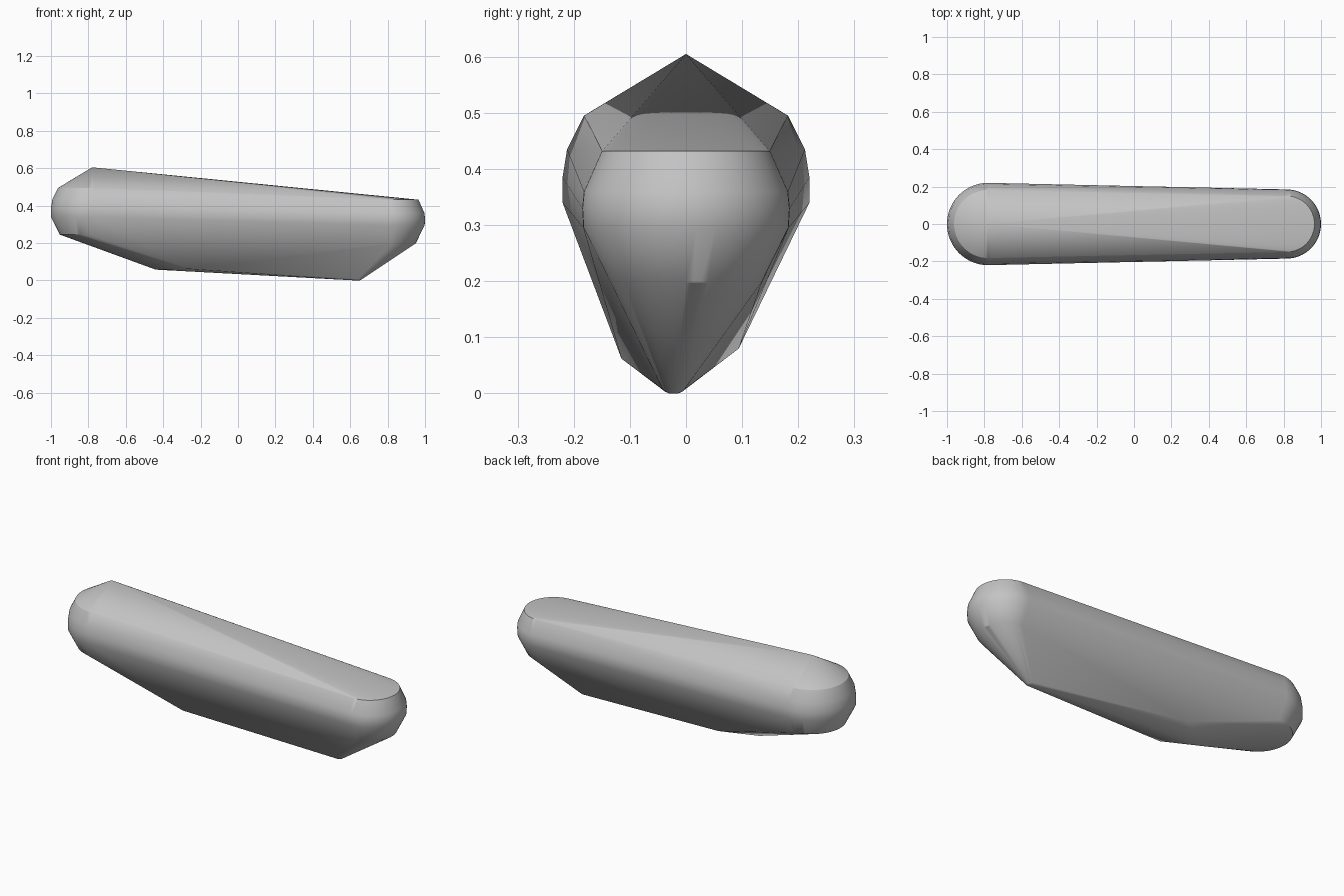
import bpy, bmesh, math

cube = bpy.data.objects.get("Cube")
if cube:
    bpy.data.objects.remove(cube, do_unlink=True)

grey = bpy.data.materials.new("plain grey")
grey.use_nodes = True
colour = (0.55, 0.55, 0.55, 1)
grey.diffuse_color = colour
grey.node_tree.nodes["Principled BSDF"].inputs["Base Color"].default_value = colour

bm = bmesh.new()


def ring(x, y, z, radius, sides=64):
    for i in range(sides):
        a = math.pi + math.tau * i / sides
        bm.verts.new((x + radius * math.cos(a), y + radius * math.sin(a), z))


# Large end: a peak above stacked rings
bm.verts.new((-0.78, 0, 0.605))
for z, r in ((0.495, 0.182), (0.435, 0.212), (0.385, 0.22), (0.34, 0.22), (0.245, 0.172)):
    ring(-0.78, 0, z, r)

# Small end: flat-topped stacked rings
for z, r in ((0.432, 0.15), (0.36, 0.182), (0.33, 0.185), (0.295, 0.183), (0.198, 0.135)):
    ring(0.815, 0, z, r)

# Underside: three-cornered foot, tilted a little, and a small rounded tip
for x, y, z in ((-0.44, -0.015, 0.058), (-0.26, -0.115, 0.062), (-0.265, 0.094, 0.08)):
    bm.verts.new((x, y, z))
for z, r in ((0, 0.008), (0.003, 0.015), (0.008, 0.02)):
    ring(0.642, -0.022, z, r, 24)

# Stretch one convex skin over everything
result = bmesh.ops.convex_hull(bm, input=bm.verts[:])
loose = set(result["geom_interior"]) | set(result["geom_unused"])
bmesh.ops.delete(bm, geom=[v for v in loose if isinstance(v, bmesh.types.BMVert)], context="VERTS")
bmesh.ops.dissolve_limit(bm, angle_limit=math.radians(0.2), verts=bm.verts[:], edges=bm.edges[:])
bmesh.ops.recalc_face_normals(bm, faces=bm.faces[:])

mesh = bpy.data.meshes.new("tapered_body")
bm.to_mesh(mesh)
bm.free()
mesh.materials.append(grey)
body = bpy.data.objects.new("tapered_body", mesh)
bpy.context.collection.objects.link(body)
bpy.ops.object.select_all(action="DESELECT")
body.select_set(True)
bpy.context.view_layer.objects.active = body
bpy.ops.object.shade_smooth_by_angle(angle=math.radians(30))
